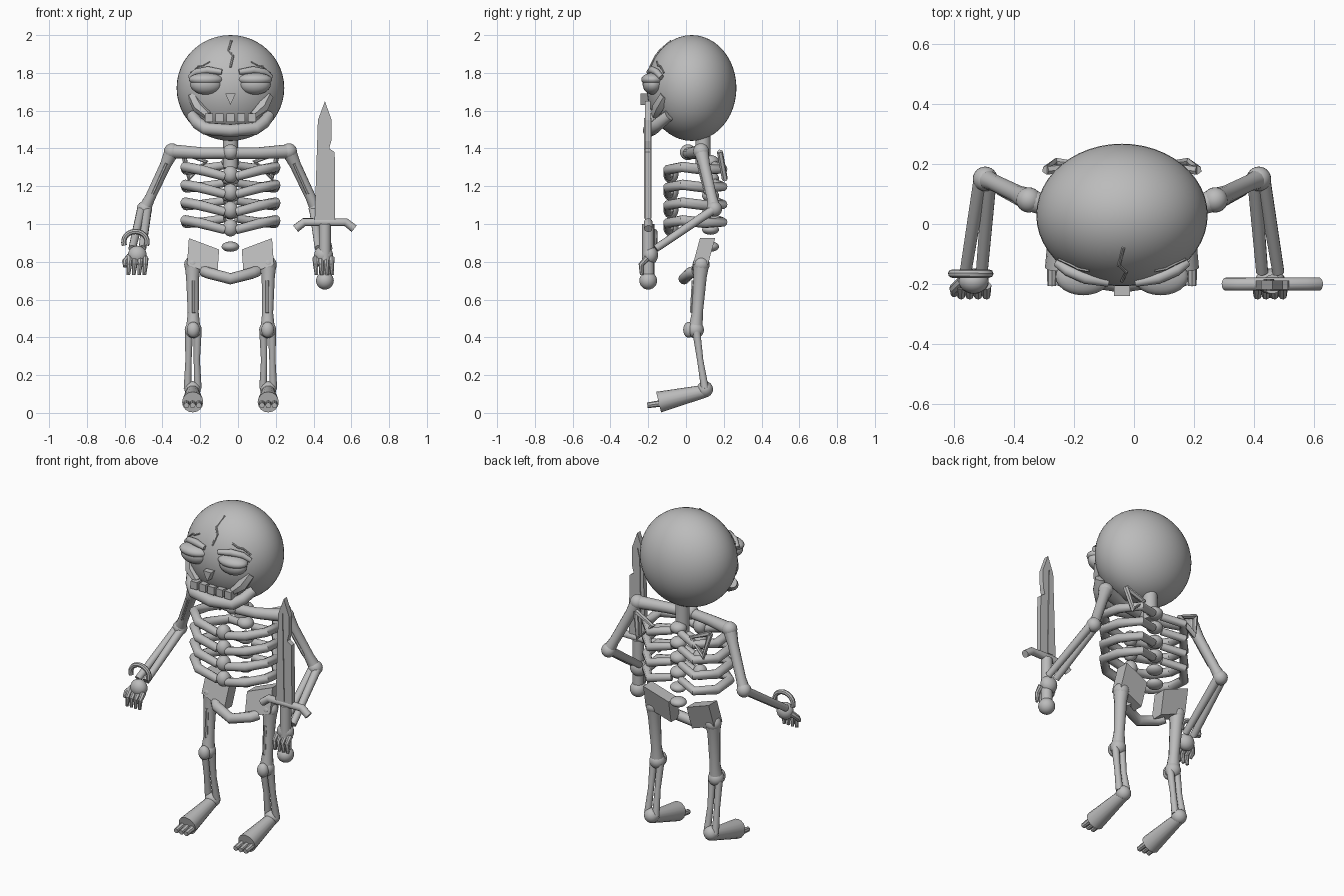
import bpy, bmesh, math
from mathutils import Vector

if "Cube" in bpy.data.objects:
    bpy.data.objects.remove(bpy.data.objects["Cube"])

CX = -0.04  # body's plane of symmetry
bone = bpy.data.materials.new("bone_grey")
bone.diffuse_color = (0.5, 0.5, 0.5, 1)
bone.use_nodes = True
bone.node_tree.nodes["Principled BSDF"].inputs["Base Color"].default_value = bone.diffuse_color


def finish(name, bm, smooth=True):
    bmesh.ops.recalc_face_normals(bm, faces=bm.faces)
    me = bpy.data.meshes.new(name)
    bm.to_mesh(me)
    bm.free()
    me.materials.append(bone)
    ob = bpy.data.objects.new(name, me)
    bpy.context.collection.objects.link(ob)
    bpy.ops.object.select_all(action='DESELECT')
    bpy.context.view_layer.objects.active = ob
    ob.select_set(True)
    if smooth:
        bpy.ops.object.shade_smooth_by_angle(angle=math.radians(40))
    return ob


def ball(name, c, r, seg=24):
    r = r if isinstance(r, tuple) else (r, r, r)
    bm = bmesh.new()
    bmesh.ops.create_uvsphere(bm, u_segments=seg, v_segments=seg // 2, radius=1)
    for v in bm.verts:
        v.co = Vector([v.co[i] * r[i] + c[i] for i in range(3)])
    return finish(name, bm)


def tube(name, pts, radii, seg=12):
    """Capped round tube through pts; radii is one number or one per point."""
    pts = [Vector(p) for p in pts]
    n = len(pts)
    radii = radii if isinstance(radii, (list, tuple)) else [radii] * n
    bm = bmesh.new()
    rings, side = [], None
    for i, p in enumerate(pts):
        a = (p - pts[i - 1]).normalized() if i else (pts[1] - p).normalized()
        b = (pts[i + 1] - p).normalized() if i < n - 1 else a
        t = (a + b).normalized()
        if side is None:
            side = t.orthogonal()
        side = (side - t * side.dot(t)).normalized()
        up = t.cross(side)
        rings.append([bm.verts.new(p + radii[i] * (
            side * math.cos(k * math.tau / seg) + up * math.sin(k * math.tau / seg)))
            for k in range(seg)])
    for r0, r1 in zip(rings, rings[1:]):
        for k in range(seg):
            j = (k + 1) % seg
            bm.faces.new((r0[k], r0[j], r1[j], r1[k]))
    bm.faces.new(rings[0])
    bm.faces.new(rings[-1])
    return finish(name, bm)


def prism(name, xz, y0, y1, shear=0.0):
    """Front outline extruded in depth; shear leans the top backwards."""
    bm = bmesh.new()
    z0 = min(z for _, z in xz)
    f, b = ([bm.verts.new((x, y + shear * (z - z0), z)) for x, z in xz] for y in (y0, y1))
    bm.faces.new(f)
    bm.faces.new(b)
    for i in range(len(xz)):
        j = (i + 1) % len(xz)
        bm.faces.new((f[i], f[j], b[j], b[i]))
    return finish(name, bm, False)


def skull_point(x, z):
    d = 1 - (x / 0.285) ** 2 - ((z - 1.72) / 0.28) ** 2
    return (CX + x, 0.03 - 0.237 * math.sqrt(max(d, 0)) - 0.002, z)


# Skull, nose, forehead crack, teeth, jaw
ball("skull", (CX, 0.03, 1.72), (0.285, 0.237, 0.28), 48)
prism("nose", [(CX - .027, 1.69), (CX + .027, 1.69), (CX, 1.63)], -0.24, -0.19)
tube("forehead_crack", [skull_point(x, z) for x, z in
     [(.005, 1.97), (-.01, 1.92), (.014, 1.89), (0, 1.83)]], 0.006, 6)
for i in range(5):
    x = CX + (i - 2) * 0.057
    prism("tooth", [(x - .021, 1.54), (x + .021, 1.54), (x + .021, 1.585), (x - .021, 1.585)],
          -0.205, -0.14)
jaw = [(-.205, -.09, 1.575), (-.175, -.14, 1.535), (-.13, -.175, 1.505), (0, -.195, 1.495),
       (.13, -.175, 1.505), (.175, -.14, 1.535), (.205, -.09, 1.575)]
tube("jaw", [(CX + x, y, z) for x, y, z in jaw], [.03, .033, .034, .034, .034, .033, .03])

# Neck, spine and breastbone
tube("neck", [(CX, .09, 1.30), (CX, .09, 1.5)], .04, 16)
for i in range(6):
    ball("vertebra", (CX, .13, .88 + i * .09), (.047, .045, .027 if i < 2 else .035))
for i in range(4):
    ball("breastbone", (CX, -.08, .98 + i * .094), (.04, .04, .046))
ball("collar_knob", (CX, .01, 1.38), .042)
tube("pubic_bone", [(CX + x, y, z) for x, y, z in
     [(-.14, .05, .75), (-.115, .02, .74), (0, -.01, .71), (.115, .02, .74), (.14, .05, .75)]], .03)

for s in (-1, 1):
    def P(x, y, z):
        return (CX + s * x, y, z)

    # Eye, lids, brow, brow crack and cheek
    ball("eye", P(.129, -.175, 1.74), (.085, .055, .055))
    ball("upper_eyelid", P(.129, -.175, 1.765), (.092, .062, .035))
    tube("brow", [P(.215, -.13, 1.775), P(.18, -.155, 1.805), P(.12, -.18, 1.815),
                  P(.045, -.195, 1.805)], [.014, .018, .02, .014])
    tube("brow_crack", [skull_point(s * x, z) for x, z in
         [(.21, 1.80), (.17, 1.835), (.145, 1.84), (.11, 1.86)]], .005, 6)
    tube("cheekbone", [P(.20, -.11, 1.68), P(.17, -.145, 1.62), P(.12, -.165, 1.575)],
         [.03, .034, .022], 6)

    # Collarbone and shoulder blade frame
    tube("collarbone", [P(0, .01, 1.375), P(.15, .03, 1.375), P(.31, .08, 1.385)],
         [.03, .032, .038])
    tri = [P(.25, .18, 1.38), P(.13, .19, 1.33), P(.22, .205, 1.24)]
    tube("shoulder_blade", tri + tri[:1], .016, 6)

    # Ribs
    for i in range(4):
        z = .97 + i * .094
        tube("rib", [P(.03, -.09, z), P(.16, -.095, z + .035), P(.24, -.02, z + .05),
                     P(.235, .1, z + .035), P(.15, .195, z + .04), P(.03, .15, z + .06)],
             [.024, .027, .027, .027, .025, .022], 10)

    # Arm
    ball("shoulder", P(.31, .08, 1.385), .042)
    tube("upper_arm", [P(.31, .08, 1.385), P(.345, .098, 1.31), P(.425, .137, 1.14),
                       P(.455, .15, 1.08)], [.04, .03, .028, .035])
    tube("upper_arm_ridge", [P(.338, .065, 1.32), P(.41, .105, 1.16)], .009, 6)
    ball("elbow", P(.455, .15, 1.08), .041)
    for d in (-1, 1):
        tube("forearm", [P(.455 + d * .015, .15, 1.08), P(.493 + d * .027, -.16, .87)],
             [.024, .02])

    # Hand
    ball("palm", P(.493, -.19, .835), (.05, .042, .05))
    for i in range(4):
        x = .493 + (i - 1.5) * .028
        tube("finger", [P(x, -.205, .82), P(x, -.238, .785), P(x * 1.01, -.235, .73)],
             [.017, .014, .009], 8)
    t = .065 if s < 0 else -.04
    tube("thumb", [P(.493 + t * .6, -.19, .83), P(.493 + t, -.215, .80), P(.493 + t, -.235, .775)],
         [.018, .017, .011], 8)

    # Pelvis plate
    prism("hip_bone", [(CX + s * x, z) for x, z in
          [(.06, .865), (.22, .925), (.23, .785), (.07, .725)]], .02, .10, .27)

    # Leg
    ball("hip_joint", P(.20, .08, .785), .045)
    tube("thigh", [P(.20, .08, .79), P(.20, .075, .72), P(.197, .06, .53), P(.197, .05, .44)],
         [.045, .036, .03, .04])
    tube("thigh_ridge", [P(.195, .04, .70), P(.195, .03, .53)], .01, 6)
    ball("knee_joint", P(.197, .05, .44), .045)
    ball("kneecap", P(.197, .015, .44), (.034, .03, .042))
    for d in (-1, 1):
        tube("shin", [P(.197 + d * .023, .055, .43), P(.2 + d * .022, .075, .28),
                      P(.2 + d * .027, .1, .13)], [.022, .017, .021])
    ball("ankle", P(.2, .1, .125), .043)

    # Foot
    tube("foot", [P(.2, .1, .115), P(.2, -.145, .057)], [.034, .056], 16)
    for d in (-1, 0, 1):
        tube("toe", [P(.2 + d * .033, -.12, .052), P(.2 + d * .033, -.205, .04)], [.018, .015], 8)

# Open bracelet on the free hand
arc = [math.radians(-20 + i * 220 / 14) for i in range(15)]
tube("bracelet", [(-.543 + .062 * math.cos(a), -.165, .905 + .055 * math.sin(a)) for a in arc],
     .014, 8)

# Sword with nicked blade
prism("blade", [(.405, 1.0), (.515, 1.0), (.512, 1.38), (.483, 1.40), (.494, 1.44),
                (.496, 1.55), (.46, 1.65), (.423, 1.55)], -.218, -.188)
prism("blade_ridge", [(.43, 1.03), (.465, 1.03), (.455, 1.56), (.44, 1.5)], -.223, -.183)
tube("crossguard", [(.305, -.2, .975), (.35, -.2, 1.01), (.57, -.2, 1.01), (.615, -.2, .975)],
     .022)
tube("grip", [(.46, -.2, .70), (.46, -.2, 1.0)], .032, 16)
ball("pommel", (.46, -.2, .70), .047)
